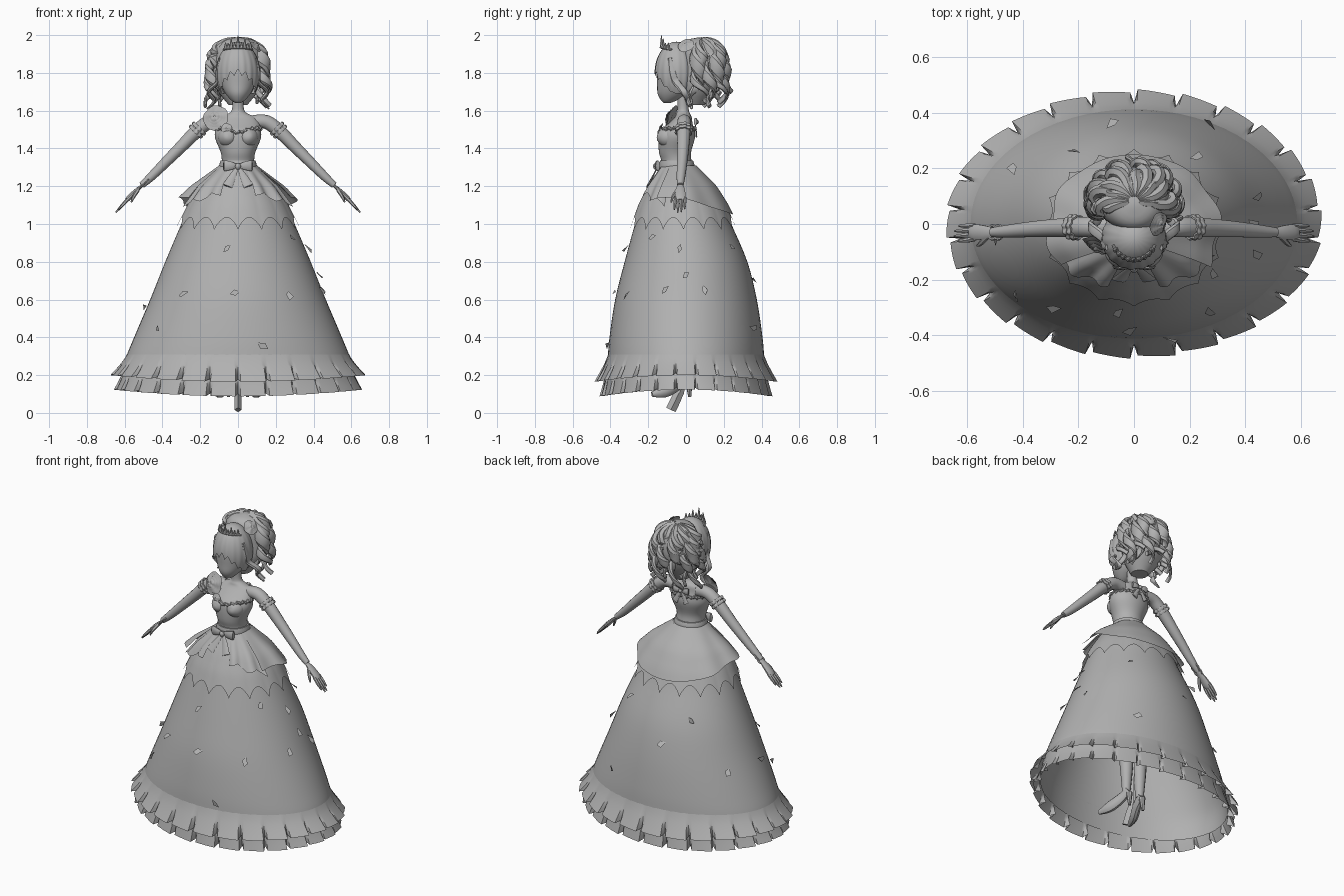
import bpy, bmesh, math, random
from mathutils import Vector
from math import sin, cos, pi, radians

random.seed(4)
if "Cube" in bpy.data.objects:
    bpy.data.objects.remove(bpy.data.objects["Cube"])

grey = bpy.data.materials.new("plain_grey")
grey.use_nodes = True
grey.diffuse_color = (0.44, 0.44, 0.44, 1)
grey.node_tree.nodes["Principled BSDF"].inputs["Base Color"].default_value = (0.44, 0.44, 0.44, 1)
parts = []


def finish(name, bm):
    bmesh.ops.remove_doubles(bm, verts=bm.verts, dist=1e-5)
    bmesh.ops.recalc_face_normals(bm, faces=bm.faces)
    mesh = bpy.data.meshes.new(name)
    bm.to_mesh(mesh)
    bm.free()
    mesh.materials.append(grey)
    ob = bpy.data.objects.new(name, mesh)
    bpy.context.collection.objects.link(ob)
    parts.append(ob)


def surface(name, f, nu, nv, closed=True, caps=False):
    """Grid surface from f(u, v), with u and v between 0 and 1."""
    bm = bmesh.new()
    cols = nu if closed else nu + 1
    rows = [[bm.verts.new(f(i / nu, j / nv)) for i in range(cols)] for j in range(nv + 1)]
    for a, b in zip(rows, rows[1:]):
        for i in range(nu):
            k = (i + 1) % cols
            bm.faces.new((a[i], a[k], b[k], b[i]))
    if caps:
        bm.faces.new(rows[0])
        bm.faces.new(rows[-1])
    finish(name, bm)


def spline(rows, s):
    n = len(rows) - 1
    i = min(int(s * n), n - 1)
    t = s * n - i
    four = [rows[min(max(i + k, 0), n)] for k in (-1, 0, 1, 2)]
    return [b + 0.5 * t * (c - a + t * (2 * a - 5 * b + 4 * c - d + t * (3 * (b - c) + d - a)))
            for a, b, c, d in zip(*four)]


def lathe(name, rings, n=32, steps=24, caps=True):
    """Rings are (z, x radius, y radius, y centre)."""
    def f(u, v):
        z, rx, ry, cy = spline(rings, v)
        t = 2 * pi * u
        return rx * cos(t), cy + ry * sin(t), z
    surface(name, f, n, steps, caps=caps)


def tube(name, rows, n=10, steps=16, flat=1.0, ref=(0, 1, 0)):
    """Rows are (x, y, z, radius); flat scales the radius across ref."""
    def f(u, v):
        p = Vector(spline(rows, v))
        a, b = (Vector(spline(rows, min(max(v + e, 0), 1))[:3]) for e in (-.01, .01))
        tan = (b - a).normalized()
        side = tan.cross(Vector(ref)).normalized()
        up = side.cross(tan)
        t = 2 * pi * u
        return Vector(p[:3]) + p[3] * (cos(t) * side * flat + sin(t) * up)
    surface(name, f, n, steps, caps=True)


# Skirt: z, x radius, y radius, y centre
SKIRT = [(1.31, .09, .085, -.04), (1.2, .195, .17, -.025), (1.1, .255, .22, -.02),
         (1.0, .3, .255, -.015), (.8, .385, .325, 0), (.6, .465, .375, 0),
         (.4, .55, .405, 0), (.28, .597, .415, 0), (.17, .612, .424, 0)]


def skirt_point(t, z, out=0.0):
    for a, b in zip(SKIRT, SKIRT[1:]):
        if z >= b[0]:
            break
    k = (a[0] - z) / (a[0] - b[0])
    rx, ry, cy = (p + (q - p) * k for p, q in zip(a[1:], b[1:]))
    return Vector(((rx + out) * cos(t), cy + (ry + out) * sin(t), z))


lathe("skirt", SKIRT, 64, 32, caps=False)


# Pleated hem ruffles, higher at the sides
def ruffle(name, top, bottom, r0, r1, pleats=26, per=12):
    def f(u, v):
        t = 2 * pi * u - pi / 2
        edge = round(u * pleats * per) % per == 0
        lean = (u * pleats) % 1
        rx, ry = (a + (b - a) * v ** 1.2 for a, b in zip(r0, r1))
        k = -.045 * v * v if edge else .014 * v * (lean - .7)
        z = top + (bottom + .035 * cos(t) ** 2 - top) * v + (.012 * v if edge else 0)
        return (rx + k) * cos(t), (ry + k) * sin(t), z
    surface(name, f, pleats * per, 5)


ruffle("upper_ruffle", .31, .165, (.588, .412), (.676, .482))
ruffle("lower_ruffle", .23, .088, (.607, .422), (.658, .455))


# Dagged overskirt, back peplum and two front flaps
def overskirt(u, v):
    t = 2 * pi * u
    hem = .97 + .065 * abs(sin(8 * t)) ** .8
    return skirt_point(t, 1.31 + (hem - 1.31) * v, .004 + .014 * v)


def peplum(u, v):
    t = radians(-28 + 236 * u)
    back = max(0, sin(t))
    z = 1.31 - v * (.17 + .09 * back)
    return skirt_point(t, z, .01 + v * (.065 - .045 * back) + .015 * v * (1 - back) * sin(8 * t))


surface("overskirt", overskirt, 160, 10)
surface("peplum", peplum, 80, 10, closed=False)
for s, side in ((1, "left"), (-1, "right")):
    def flap(u, v):
        t = radians(-90 + s * (22 + 48 * u))
        z = 1.31 - v * (.13 + .06 * u + .03 * abs(2 * ((u * 2) % 1) - 1))
        return skirt_point(t, z, .008 + v * (.014 + .03 * u) + .012 * v * sin(4 * pi * u))
    surface(side + "_front_flap", flap, 24, 8, closed=False)

# Loose petals on the skirt
bm = bmesh.new()
for deg, z in ((-99, .87), (-35, .93), (-5, .87), (-128, .63), (-92, .635), (-55, .62),
               (-172, .56), (-141, .45), (-77, .355), (0, .73), (15, .65), (-17, .65),
               (52, .88), (100, .7), (150, .55), (60, .45), (125, .85)):
    spin = random.uniform(0, pi)
    ring = []
    for k, r in enumerate((.028, .018, .026, .015)):
        a = spin + k * pi / 2
        ring.append(bm.verts.new(skirt_point(radians(deg) + r * cos(a) / .45, z + r * sin(a), .006 + .009 * k)))
    bm.faces.new(ring)
finish("skirt_petals", bm)

# Body
lathe("torso", [(1.27, .095, .088, -.045), (1.33, .086, .08, -.05), (1.38, .092, .085, -.058),
                (1.45, .12, .096, -.05), (1.49, .122, .092, -.045), (1.53, .115, .065, -.03),
                (1.565, .095, .045, -.015), (1.585, .05, .036, -.015), (1.61, .031, .029, -.015),
                (1.69, .029, .028, -.02)], 36, 36)
lathe("belt", [(1.295, .1, .092, -.048), (1.31, .1, .094, -.048), (1.335, .093, .088, -.05)], 36, 4)
lathe("head", [(1.64, .012, .016, -.1), (1.655, .036, .042, -.09), (1.69, .066, .08, -.07),
               (1.74, .09, .098, -.055), (1.82, .102, .105, -.05), (1.9, .085, .09, -.05),
               (1.95, .03, .03, -.05)], 32, 24)


def neckline(u, v):
    t, a = 2 * pi * u, 2 * pi * v
    r = .009 + .003 * sin(40 * t)
    front = max(0, -sin(t))
    z = 1.505 - .02 * front ** 8 + .004 * sin(20 * t)
    return (.119 + r * cos(a)) * cos(t), -.042 + (.088 + .01 * front + r * cos(a)) * sin(t), z + r * sin(a)


surface("neckline_trim", neckline, 120, 6)

for s, side in ((1, "left"), (-1, "right")):
    def row(x, y, z, r):
        return (s * x, y, z, r)

    tube(side + "_breast", [row(.05, -.06, 1.46, .052), row(.052, -.1, 1.46, .054), row(.053, -.128, 1.462, .044),
                            row(.054, -.148, 1.464, .024), row(.054, -.154, 1.465, .004)], 18, 14, ref=(0, 0, 1))
    tube(side + "_arm", [row(.08, -.01, 1.54, .036), row(.15, -.01, 1.54, .037), row(.22, -.012, 1.49, .036),
                         row(.3, -.015, 1.41, .032), row(.38, -.02, 1.33, .028), row(.46, -.027, 1.25, .023),
                         row(.51, -.03, 1.205, .017)], 14, 24)
    tube(side + "_palm", [row(.5, -.03, 1.21, .015), row(.54, -.03, 1.175, .026),
                          row(.575, -.03, 1.14, .03), row(.59, -.03, 1.125, .022)], 10, 8, .45)
    for i, reach in enumerate((.048, .062, .06, .045)):
        y = -.054 + .016 * i
        tube(f"{side}_finger_{i + 1}", [row(.575, y, 1.14, .009), row(.58 + reach * .5, y * 1.1, 1.135 - reach * .55, .009),
                                        row(.585 + reach, y * 1.15, 1.13 - reach * 1.1, .004)], 6, 5)
    tube(side + "_thumb", [row(.53, -.045, 1.18, .011), row(.552, -.07, 1.145, .009), row(.565, -.078, 1.115, .004)], 6, 5)
    # Gathered armband
    for k in range(2):
        def band(u, v):
            a, b = 2 * pi * u, 2 * pi * v
            r = .039 + .007 * cos(b) + .003 * sin(10 * a)
            along = Vector((s * .7, 0, -.7))
            centre = Vector((s * .215, -.012, 1.497)) + along * (.022 * k - .011 + .011 * sin(b))
            return centre + r * (cos(a) * Vector((s * .7, 0, .7)) + sin(a) * Vector((0, 1, 0)))
        surface(f"{side}_armband_{k + 1}", band, 60, 6)
    # Leg and heeled shoe
    tube(side + "_leg", [row(.055, -.03, .95, .065), row(.052, -.03, .6, .05),
                         row(.05, -.01, .4, .042), row(.05, -.01, .18, .024)], 12, 14)
    tube(side + "_shoe", [row(.048, .01, .19, .028), row(.06, -.04, .155, .032), row(.09, -.11, .115, .034),
                          row(.115, -.18, .098, .014)], 10, 10, .75, (0, 0, 1))
    tube(side + "_heel", [row(.048, .015, .17, .02), row(.05, .02, .085, .008)], 8, 3)

for i in range(2):
    ring = [(-.488 - .02 * i + .024 * .7 * cos(a), -.03 + .024 * sin(a), 1.222 - .02 * i + .024 * .7 * cos(a), .006)
            for a in (2 * pi * k / 16 for k in range(17))]
    tube(f"bracelet_{i + 1}", ring, 6, 32, ref=(.7, 0, -.7))

# Central hanging ribbon below the skirt
tube("hanging_ribbon", [(0, -.01, .45, .015), (0, -.02, .16, .018), (0, -.045, .09, .026), (0, -.08, .016, .027)],
     4, 8, .7)


# Bows, facing forward (d = -1) or backward (d = 1)
def bow(name, y, z, w, d, trail):
    for s, side in ((1, "left"), (-1, "right")):
        tube(f"{name}_{side}_loop", [(0, y, z, .1 * w), (.5 * s * w, y + .1 * d * w, z + .05 * w, .32 * w),
                                     (s * w, y, z + .05 * w, .42 * w), (1.05 * s * w, y, z + .05 * w, .3 * w)],
             10, 8, ref=(0, 0, 1), flat=.4)
        tube(f"{name}_{side}_tail", [(0, y, z, .1 * w), (.4 * s * w, y + .45 * trail * d * w, z - .7 * w, .25 * w),
                                     (.8 * s * w, y + trail * d * w, z - 1.5 * w, .38 * w)], 8, 6, .25, (1, 0, .01))
    tube(name + "_knot", [(0, y + .1 * d * w, z - .2 * w, .15 * w), (0, y + .15 * d * w, z, .22 * w),
                          (0, y + .1 * d * w, z + .2 * w, .15 * w)], 10, 6)


bow("waist_bow", -.15, 1.305, .07, -1, .75)
bow("back_bow", .05, 1.54, .05, 1, .1)


# Layered flowers
def flower(name, loc, r, facing):
    turn = Vector(facing).to_track_quat('Z', 'Y')
    for k in range(4):
        size = r * (1 - .2 * k)

        def f(u, v):
            t = 2 * pi * u
            q = size * v * (1 + .07 * abs(sin(2.5 * t + k)))
            h = r * (.12 * k + .3 * v * (1 - v) + .04 * v * sin(5 * t))
            return Vector(loc) + turn @ Vector((q * cos(t), q * sin(t), h))
        surface(f"{name}_layer_{k + 1}", f, 30, 6)


flower("shoulder_flower", (-.118, -.075, 1.562), .066, (-.3, -1, .35))
flower("small_flower", (-.06, -.13, 1.505), .028, (-.1, -1, .2))
flower("hair_flower", (.088, .0, 1.945), .042, (.8, -.3, .7))


# Hair: cap with a ragged fringe, back volume and curling locks
def hair_cap(u, v):
    t = 2 * pi * u - pi / 2
    front = max(0, -sin(t))
    low = 1.69 + .11 * front ** 2 + .035 * front * (2 * abs((u * 18) % 1 - .5) - .4)
    phi = v * math.acos((low - 1.8) / .165)
    wave = 1 + .015 * v * sin(18 * t)
    return .116 * wave * sin(phi) * cos(t), -.05 + .115 * wave * sin(phi) * sin(t), 1.8 + .165 * cos(phi)


surface("hair_cap", hair_cap, 108, 14)
lathe("hair_volume", [(1.63, .05, .05, .05), (1.72, .115, .1, .07), (1.82, .135, .115, .09),
                      (1.92, .12, .11, .085), (1.97, .075, .075, .075), (1.987, .01, .01, .07)], 28, 18)


def lock(name, t, drop, phase, lean):
    path = []
    for k in range(15):
        s = k / 14
        a = .12 + min(s / .5, 1) * 1.35
        fall = max(0, s - .5) * 2
        z = 1.835 + .13 * cos(a) - fall * drop
        amp = .04 * s
        b = t + lean * sin(3 * s)
        grow = sin(a) + .1 * fall
        path.append((.13 * grow * cos(b) + amp * cos(12 * s + phase),
                     .082 + .11 * grow * sin(b) + amp * sin(12 * s + phase), z,
                     .014 + .026 * sin(pi * min(s + .12, 1)) ** .8))
    tube(name, path, 8, 36, .65, (.1, .2, 1))


for i in range(14):
    lock(f"hair_lock_{i + 1}", radians(-20 + 220 * i / 13), random.uniform(.14, .24), i * 2.1, random.uniform(-.25, .25))
for s, side in ((1, "left"), (-1, "right")):
    tube(side + "_side_strand", [(s * .098, -.085, 1.88, .01), (s * .108, -.07, 1.8, .02), (s * .11, -.05, 1.75, .02),
                                 (s * .155, -.01, 1.7, .02), (s * .125, .02, 1.65, .017), (s * .165, .03, 1.61, .006)],
         8, 24, .6)

# Tiara
arc = [(.085 * sin(a), -.03 - .1 * cos(a), 1.915 + .018 * cos(a), .006) for a in (-1.1 + .22 * k for k in range(11))]
tube("tiara_band", arc, 8, 30, ref=(0, 0, 1))
for i in range(1, 10):
    x, y, z, r = arc[i]
    h = .066 - .008 * abs(i - 5) if i % 2 else .03
    tube(f"tiara_point_{i}", [(x, y, z, .011), (x, y, z + h * .6, .006), (x, y, z + h, .002)], 6, 4)

# Smooth shading with sharp edges kept
bpy.ops.object.select_all(action='DESELECT')
for ob in parts:
    ob.select_set(True)
bpy.context.view_layer.objects.active = parts[0]
bpy.ops.object.shade_smooth_by_angle(angle=radians(40))
